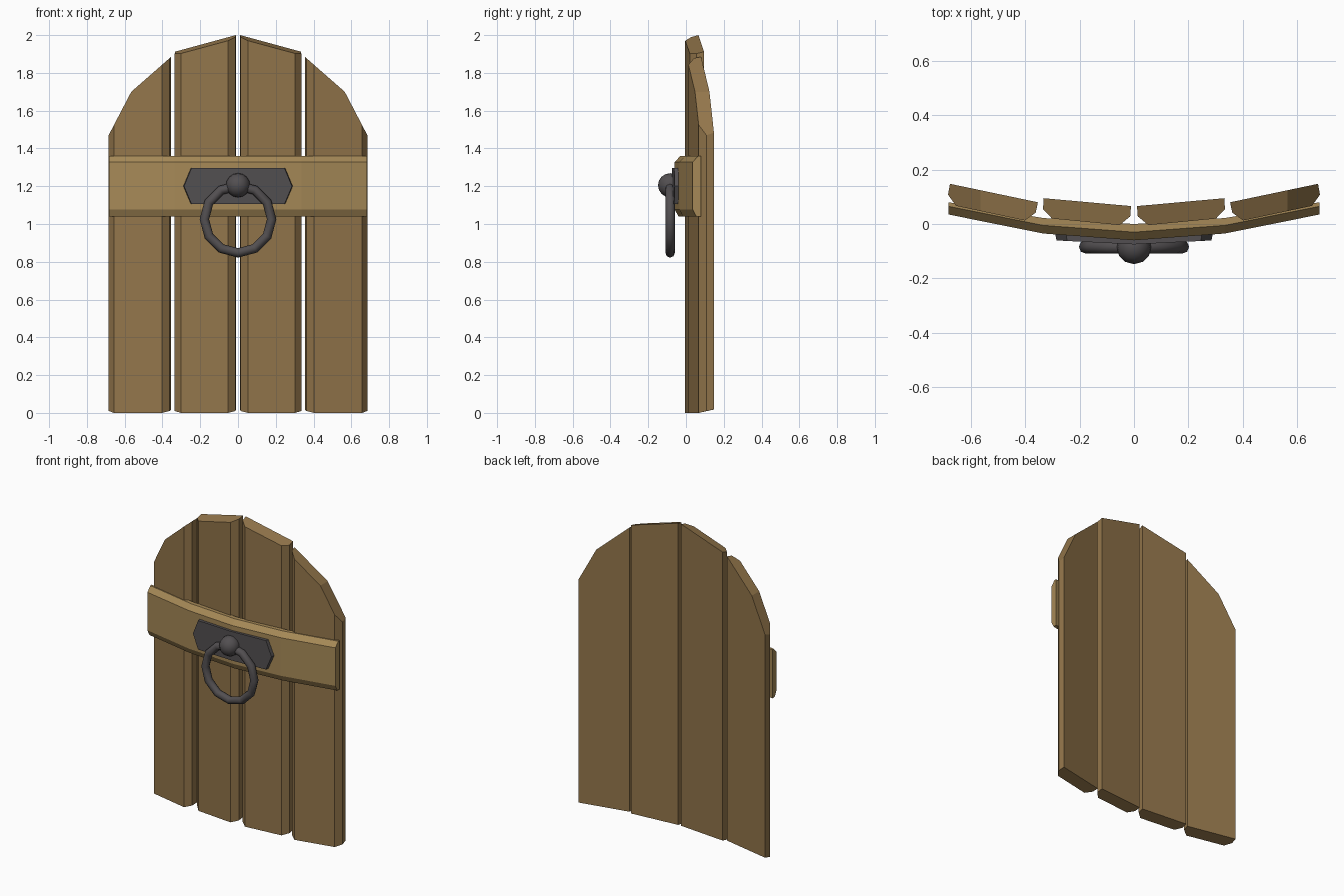
import bpy, bmesh, math
from mathutils import Vector

if "Cube" in bpy.data.objects:
    bpy.data.objects.remove(bpy.data.objects["Cube"])


def material(name, rgb):
    m = bpy.data.materials.new(name)
    m.diffuse_color = (*rgb, 1)
    m.use_nodes = True
    m.node_tree.nodes["Principled BSDF"].inputs["Base Color"].default_value = m.diffuse_color
    return m


WOOD = material("wood", (0.29, 0.18, 0.07))
LIGHT_WOOD = material("light_wood", (0.38, 0.25, 0.095))
IRON = material("iron", (0.085, 0.078, 0.082))


def finish(bm, name, mat):
    bmesh.ops.recalc_face_normals(bm, faces=bm.faces)
    me = bpy.data.meshes.new(name)
    bm.to_mesh(me)
    bm.free()
    ob = bpy.data.objects.new(name, me)
    bpy.context.collection.objects.link(ob)
    me.materials.append(mat)
    return ob


def loft(rings):
    # skin between closed rings of equal length, capping both ends
    bm = bmesh.new()
    rows = [[bm.verts.new(p) for p in ring] for ring in rings]
    n = len(rows[0])
    for a, b in zip(rows, rows[1:]):
        for i in range(n):
            j = (i + 1) % n
            bm.faces.new((a[i], a[j], b[j], b[i]))
    bm.faces.new(rows[0])
    bm.faces.new(rows[-1])
    return bm


def plank(name, side, section, cuts):
    # section order: back in, back out, mid out, front out, front in, mid in
    foot = (0.018, 0.018, 0.01, 0, 0, 0.01)
    bm = loft([[(side * x, y, z) for (x, y), z in zip(section, foot)],
               [(side * x, y, 2.2) for x, y in section]])
    for co, no in cuts:
        res = bmesh.ops.bisect_plane(
            bm, geom=bm.verts[:] + bm.edges[:] + bm.faces[:],
            plane_co=(side * co[0], co[1], co[2]),
            plane_no=Vector((side * no[0], no[1], no[2])).normalized(),
            clear_outer=True)
        edges = [e for e in res["geom_cut"] if isinstance(e, bmesh.types.BMEdge)]
        bmesh.ops.edgeloop_fill(bm, edges=edges)
    return finish(bm, name, WOOD)


# planks: chamfered sections on a shallow arc, tops cut to an arch
inner = [(0.011, 0.066), (0.333, 0.095), (0.335, 0.055),
         (0.302, 0.02), (0.053, -0.004), (0.014, 0.028)]
outer = [(0.354, 0.08), (0.678, 0.148), (0.685, 0.108),
         (0.656, 0.067), (0.402, 0.013), (0.362, 0.042)]
inner_cuts = [((0.011, 0.066, 2.0), (0.295, -0.25, 1))]
outer_cuts = [((0.565, 0, 1.70), (0.215, 0, 0.112)),
              ((0.565, 0, 1.70), (0.185, 0, 0.211))]
for side, label in ((-1, "left"), (1, "right")):
    plank("inner_plank_" + label, side, inner, inner_cuts)
    plank("outer_plank_" + label, side, outer, outer_cuts)

# cross band bent along the planks: x, front y, back y
stations = [(-0.683, 0.035, 0.08), (-0.335, -0.035, 0.022), (0, -0.06, 0.0),
            (0.335, -0.035, 0.022), (0.683, 0.035, 0.08)]
finish(loft([[(x, f, 1.078), (x, f, 1.328), (x, f + 0.03, 1.36),
              (x, b, 1.36), (x, b, 1.04), (x, f + 0.02, 1.04)]
             for x, f, b in stations]), "cross_band", LIGHT_WOOD)

# iron plate with pointed ends, bent at the middle
outline = [(-0.29, 1.20), (-0.25, 1.296), (0, 1.296), (0.25, 1.296),
           (0.29, 1.20), (0.25, 1.106), (0, 1.106), (-0.25, 1.106)]
bm = bmesh.new()
layers = [[bm.verts.new((x * k, y0 + 0.05 * abs(x), z)) for x, z in outline]
          for y0, k in ((-0.05, 1.0), (-0.075, 0.985))]
back, front = layers
for i in range(8):
    j = (i + 1) % 8
    bm.faces.new((back[i], back[j], front[j], front[i]))
for v in layers:
    bm.faces.new((v[0], v[1], v[2], v[6], v[7]))
    bm.faces.new((v[2], v[3], v[4], v[5], v[6]))
finish(bm, "handle_plate", IRON)

# knob holding the ring
bpy.ops.mesh.primitive_uv_sphere_add(segments=12, ring_count=8, radius=0.064,
                                     location=(0, -0.084, 1.205))
knob = bpy.context.object
knob.name = "handle_knob"

# pull ring
bpy.ops.mesh.primitive_torus_add(major_segments=12, minor_segments=8,
                                 major_radius=0.178, minor_radius=0.025,
                                 location=(0, -0.084, 1.025),
                                 rotation=(math.pi / 2, 0, 0))
ring = bpy.context.object
ring.name = "pull_ring"
for ob in (knob, ring):
    ob.data.materials.append(IRON)
    bpy.ops.object.select_all(action="DESELECT")
    ob.select_set(True)
    bpy.context.view_layer.objects.active = ob
    bpy.ops.object.shade_smooth_by_angle(angle=math.radians(50))
